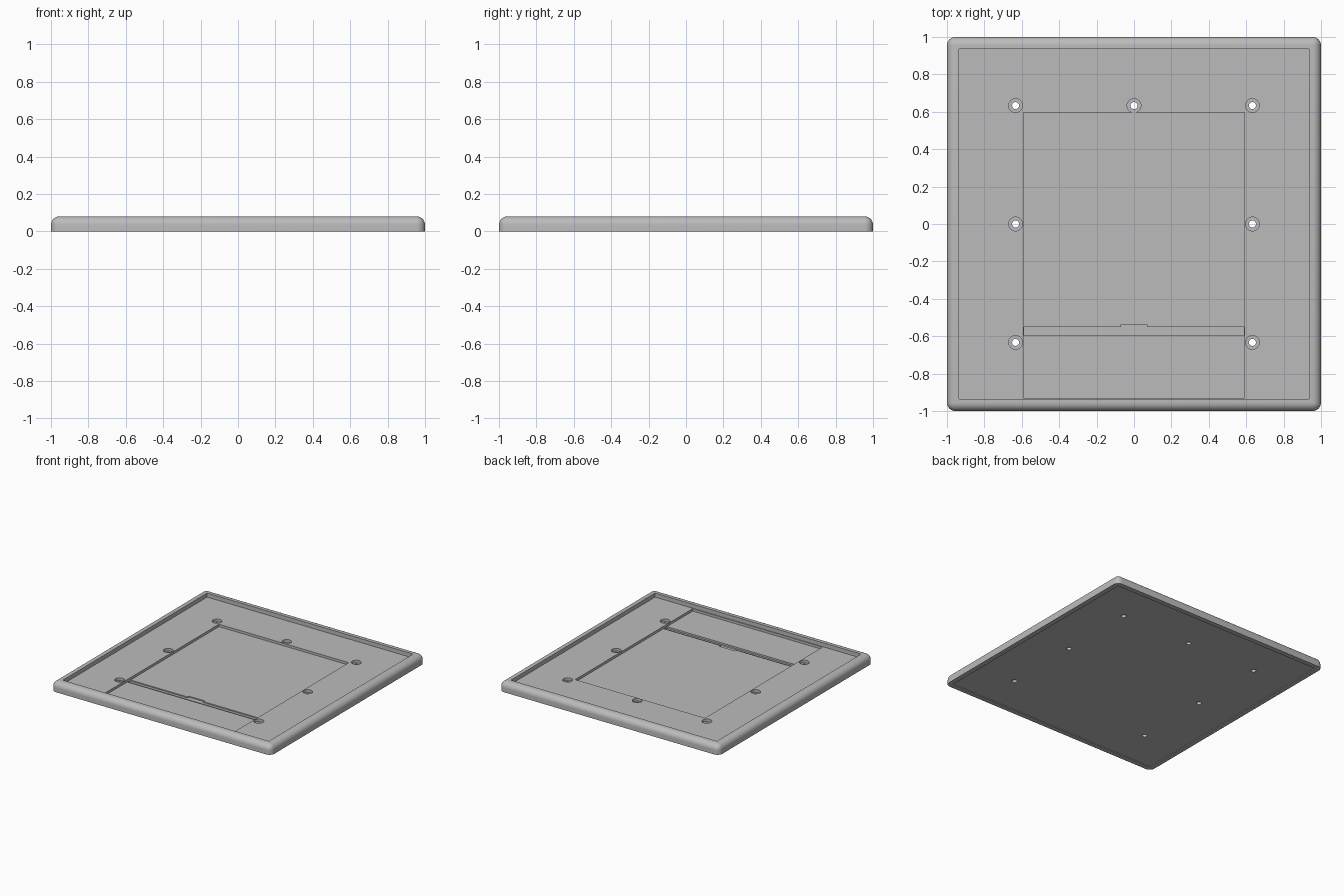
import bpy
import bmesh
from mathutils import Matrix, Vector

HEIGHT = 0.08
FLOOR = 0.047      # main tray floor
POCKET = 0.027     # sunken panel floor

cube = bpy.data.objects.get("Cube")
if cube:
    bpy.data.objects.remove(cube, do_unlink=True)

grey = bpy.data.materials.new("light_grey")
grey.use_nodes = True
grey.diffuse_color = (0.5, 0.5, 0.5, 1)
grey.node_tree.nodes["Principled BSDF"].inputs["Base Color"].default_value = (0.5, 0.5, 0.5, 1)


def make_object(name, bm):
    mesh = bpy.data.meshes.new(name)
    bm.to_mesh(mesh)
    bm.free()
    mesh.materials.append(grey)
    obj = bpy.data.objects.new(name, mesh)
    bpy.context.collection.objects.link(obj)
    return obj


def box_mesh(x0, x1, y0, y1, z0, z1):
    bm = bmesh.new()
    low, high = Vector((x0, y0, z0)), Vector((x1, y1, z1))
    matrix = Matrix.Translation((low + high) / 2) @ Matrix.Diagonal((*(high - low), 1))
    bmesh.ops.create_cube(bm, size=1, matrix=matrix)
    return bm


def cylinder_mesh(x, y, radius, z0, z1):
    bm = bmesh.new()
    bmesh.ops.create_cone(bm, cap_ends=True, segments=32, radius1=radius, radius2=radius,
                          depth=z1 - z0, matrix=Matrix.Translation((x, y, (z0 + z1) / 2)))
    return bm


def cut(target, bm):
    """Subtract a mesh from the target and discard the cutter."""
    cutter = make_object("cutter", bm)
    cutter.hide_render = True
    mod = target.modifiers.new("cut", "BOOLEAN")
    mod.operation = "DIFFERENCE"
    mod.solver = "EXACT"
    mod.object = cutter
    bpy.context.view_layer.objects.active = target
    bpy.ops.object.modifier_apply(modifier=mod.name)
    bpy.data.objects.remove(cutter, do_unlink=True)


# Slab with rounded corners and top edge
bm = box_mesh(-1, 1, -1, 1, 0, HEIGHT)
rounded = [e for e in bm.edges if max(v.co.z for v in e.verts) > HEIGHT / 2]
bmesh.ops.bevel(bm, geom=rounded, offset=0.045, segments=8, profile=0.5,
                affect="EDGES", clamp_overlap=False)
tray = make_object("tray", bm)

# Well inside the rim, and shallow recess underneath
cut(tray, box_mesh(-0.936, 0.936, -0.936, 0.936, FLOOR, 0.2))
cut(tray, box_mesh(-0.96, 0.96, -0.96, 0.96, -0.1, 0.006))

# Sunken panel running out to the front rim
cut(tray, box_mesh(-0.59, 0.59, -0.93, 0.595, POCKET, 0.06))

# Stepped cross groove with a finger notch
cut(tray, box_mesh(-0.589, 0.589, -0.575, -0.552, 0.018, 0.055))
cut(tray, box_mesh(-0.589, 0.589, -0.595, -0.574, 0.013, 0.055))
cut(tray, box_mesh(-0.07, 0.07, -0.56, -0.536, 0.0181, 0.055))

# Counterbored screw holes around the panel
for x in (-0.633, 0, 0.633):
    for y in (-0.633, 0, 0.633):
        if x or y > 0:
            cut(tray, cylinder_mesh(x, y, 0.037, 0.025, 0.06))
            cut(tray, cylinder_mesh(x, y, 0.019, -0.05, 0.055))

# Smooth the rounded edges, keep the rest sharp
bpy.ops.object.select_all(action="DESELECT")
tray.select_set(True)
bpy.context.view_layer.objects.active = tray
bpy.ops.object.shade_smooth_by_angle(angle=0.6)
